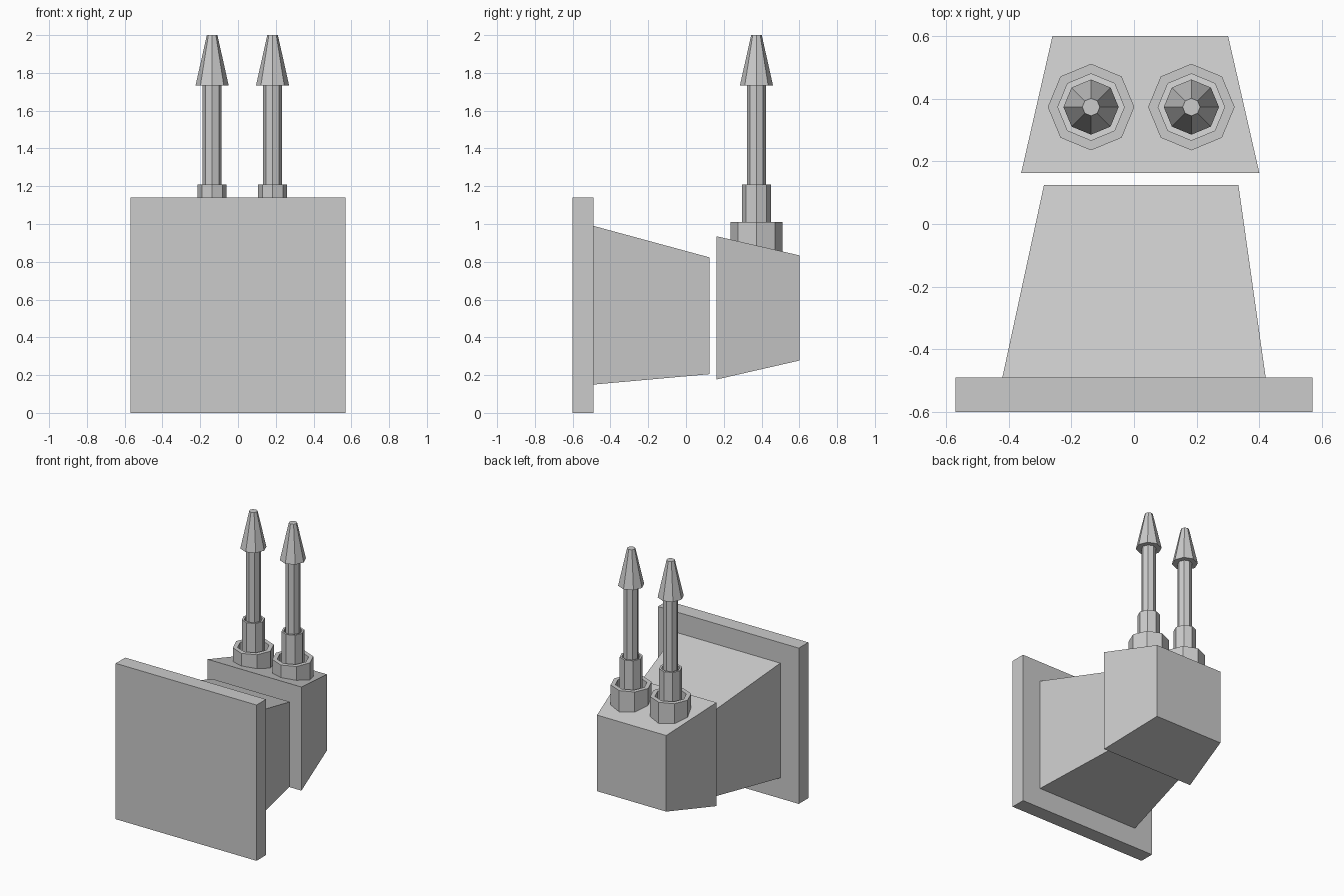
import bpy, bmesh, math

if "Cube" in bpy.data.objects:
    bpy.data.objects.remove(bpy.data.objects["Cube"])


def make_object(name, bm):
    bmesh.ops.recalc_face_normals(bm, faces=bm.faces)
    mesh = bpy.data.meshes.new(name)
    bm.to_mesh(mesh)
    bm.free()
    obj = bpy.data.objects.new(name, mesh)
    bpy.context.collection.objects.link(obj)
    return obj


def loft_y(name, sections):
    """Closed block through rectangles given as (y, x0, x1, z0, z1)."""
    bm = bmesh.new()
    rings = [[bm.verts.new(p) for p in ((x0, y, z0), (x1, y, z0), (x1, y, z1), (x0, y, z1))]
             for y, x0, x1, z0, z1 in sections]
    for a, b in zip(rings, rings[1:]):
        for i in range(4):
            bm.faces.new((a[i], a[(i + 1) % 4], b[(i + 1) % 4], b[i]))
    bm.faces.new(rings[0])
    bm.faces.new(rings[-1])
    return make_object(name, bm)


def lathe(name, x, y, profile, closed=False, sides=8):
    """Octagonal turned part from (radius, z) pairs; closed makes a tube."""
    bm = bmesh.new()
    rings = []
    for r, z in profile:
        rings.append([bm.verts.new((x + r * math.cos(2 * math.pi * i / sides),
                                    y + r * math.sin(2 * math.pi * i / sides), z))
                      for i in range(sides)])
    pairs = list(zip(rings, rings[1:]))
    if closed:
        pairs.append((rings[-1], rings[0]))
    else:
        bm.faces.new(rings[0])
        bm.faces.new(rings[-1])
    for a, b in pairs:
        for i in range(sides):
            j = (i + 1) % sides
            bm.faces.new((a[i], a[j], b[j], b[i]))
    return make_object(name, bm)


def tube(name, x, y, outer, inner, z0, z1):
    return lathe(name, x, y, [(outer, z0), (outer, z1), (inner, z1), (inner, z0)], closed=True)


# Front plate and the two tapered housings
loft_y("front_plate", [(-0.60, -0.57, 0.57, 0.0, 1.14), (-0.49, -0.57, 0.57, 0.0, 1.14)])
loft_y("middle_housing", [(-0.49, -0.42, 0.42, 0.15, 0.99), (0.125, -0.287, 0.333, 0.205, 0.823)])
loft_y("rear_housing", [(0.162, -0.36, 0.40, 0.177, 0.935), (0.60, -0.26, 0.30, 0.277, 0.834)])

# Twin nozzles: hollow collars, a shaft and a tapered tip
for side, x in (("left", -0.137), ("right", 0.183)):
    y = 0.373
    tube(side + "_base_collar", x, y, 0.138, 0.106, 0.84, 1.01)
    tube(side + "_upper_collar", x, y, 0.077, 0.062, 0.85, 1.21)
    lathe(side + "_shaft", x, y, [(0.05, 0.85), (0.05, 1.735)])
    lathe(side + "_tip", x, y, [(0.088, 1.732), (0.028, 2.0)])
